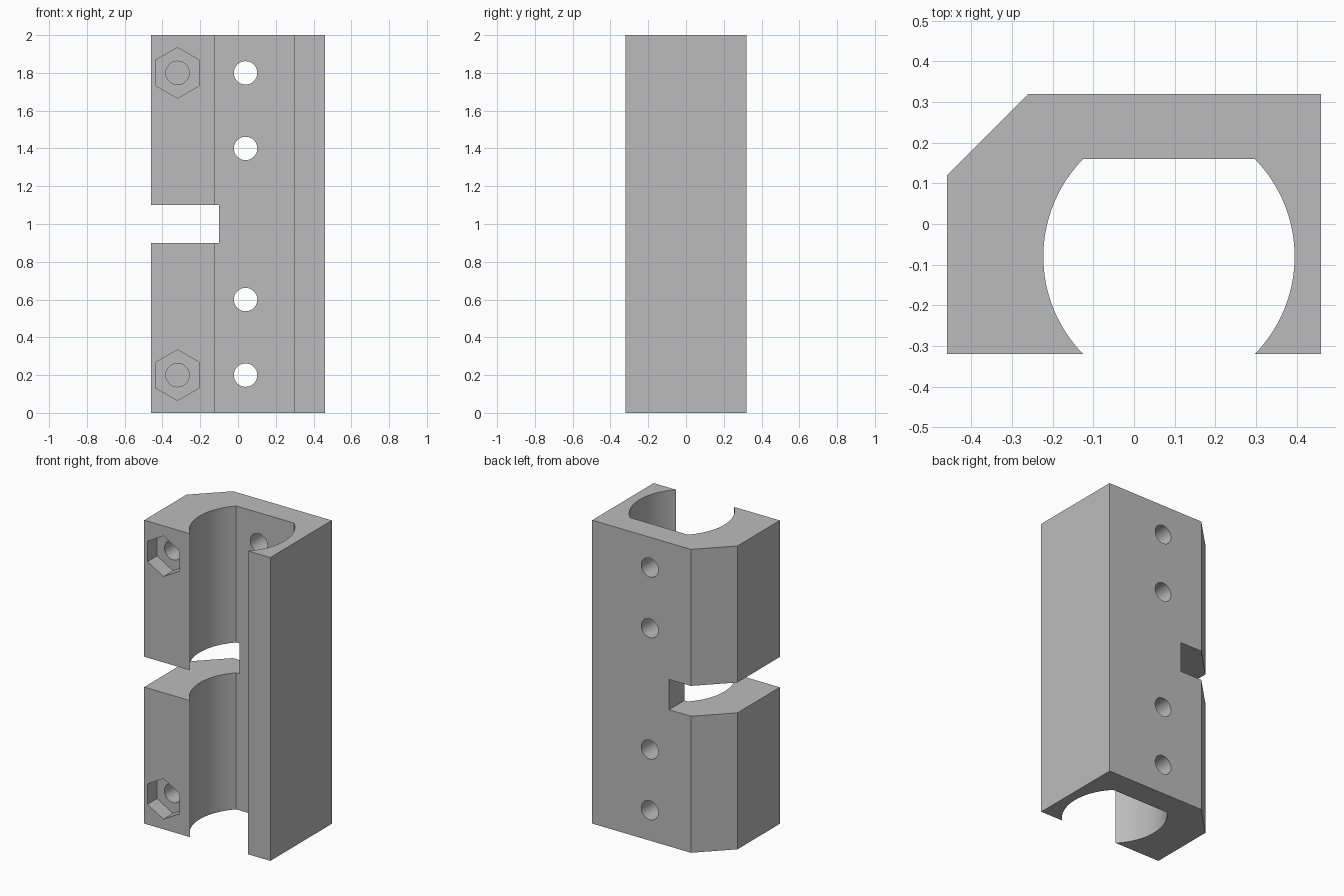
import bpy, bmesh, math
from mathutils import Matrix

if "Cube" in bpy.data.objects:
    bpy.data.objects.remove(bpy.data.objects["Cube"])

grey = bpy.data.materials.new("plain_grey")
grey.diffuse_color = (0.5, 0.5, 0.5, 1)
grey.use_nodes = True
grey.node_tree.nodes["Principled BSDF"].inputs["Base Color"].default_value = grey.diffuse_color


def finish(name, bm):
    bmesh.ops.recalc_face_normals(bm, faces=bm.faces)
    me = bpy.data.meshes.new(name)
    bm.to_mesh(me)
    bm.free()
    ob = bpy.data.objects.new(name, me)
    bpy.context.collection.objects.link(ob)
    me.materials.append(grey)
    return ob


def extrude_profile(name, points, z0, z1):
    bm = bmesh.new()
    face = bm.faces.new([bm.verts.new((x, y, z0)) for x, y in points])
    new = bmesh.ops.extrude_face_region(bm, geom=[face])["geom"]
    verts = [v for v in new if isinstance(v, bmesh.types.BMVert)]
    bmesh.ops.translate(bm, verts=verts, vec=(0, 0, z1 - z0))
    return finish(name, bm)


def y_prism(name, x, z, radius, y0, y1, sides):
    """Prism or cylinder running along y, with one corner pointing up."""
    pts = [(radius * math.sin(2 * math.pi * i / sides),
            radius * math.cos(2 * math.pi * i / sides)) for i in range(sides)]
    ob = extrude_profile(name, pts, y0, y1)
    # local z -> world y, local y -> world z
    ob.data.transform(Matrix(((1, 0, 0, x), (0, 0, 1, 0), (0, 1, 0, z), (0, 0, 0, 1))))
    ob.data.flip_normals()
    return ob


def side_arc(mid_x, half_w, bulge, steps=32):
    """Arc on the right of the channel, from its front lip to the back wall."""
    half_h = 0.24
    r = (half_h ** 2 + bulge ** 2) / (2 * bulge)
    a = math.asin(half_h / r)
    cx = half_w + bulge - r
    return [(mid_x + cx + r * math.cos(t), -0.08 + r * math.sin(t))
            for t in (-a + 2 * a * i / steps for i in range(steps + 1))]


# Block outline with chamfered corner and open rounded channel
mid = 0.086
right = side_arc(mid, 0.211, 0.098)
left = [(2 * mid - x, y) for x, y in reversed(right)]
right = [(x, -0.32 if i == 0 else y) for i, (x, y) in enumerate(right)]
left[-1] = (left[-1][0], -0.32)
outline = [(-0.46, -0.32), (-0.46, 0.12), (-0.26, 0.32), (0.46, 0.32), (0.46, -0.32)]
body = extrude_profile("channel_block", outline + right + left, 0, 2)

# Side slot, bolt holes, hex nut pockets with blind holes
cutters = [extrude_profile("slot_cutter",
                           [(-0.6, -0.5), (-0.1, -0.5), (-0.1, 0.5), (-0.6, 0.5)], 0.9, 1.1)]
for z in (0.2, 0.6, 1.4, 1.8):
    cutters.append(y_prism("bolt_hole_cutter", 0.04, z, 0.062, 0.0, 0.5, 40))
for z in (0.2, 1.8):
    cutters.append(y_prism("nut_pocket_cutter", -0.32, z, 0.134, -0.5, -0.22, 6))
    cutters.append(y_prism("blind_hole_cutter", -0.32, z, 0.062, -0.4, 0.12, 40))

bpy.context.view_layer.objects.active = body
body.select_set(True)
for c in cutters:
    c.hide_render = True
    mod = body.modifiers.new("cut", 'BOOLEAN')
    mod.operation = 'DIFFERENCE'
    mod.solver = 'EXACT'
    mod.object = c
    bpy.ops.object.modifier_apply(modifier=mod.name)
for c in cutters:
    bpy.data.objects.remove(c)

# Smooth curved walls, crisp edges
bpy.ops.object.select_all(action='DESELECT')
body.select_set(True)
bpy.context.view_layer.objects.active = body
bpy.ops.object.shade_smooth_by_angle(angle=math.radians(25))
